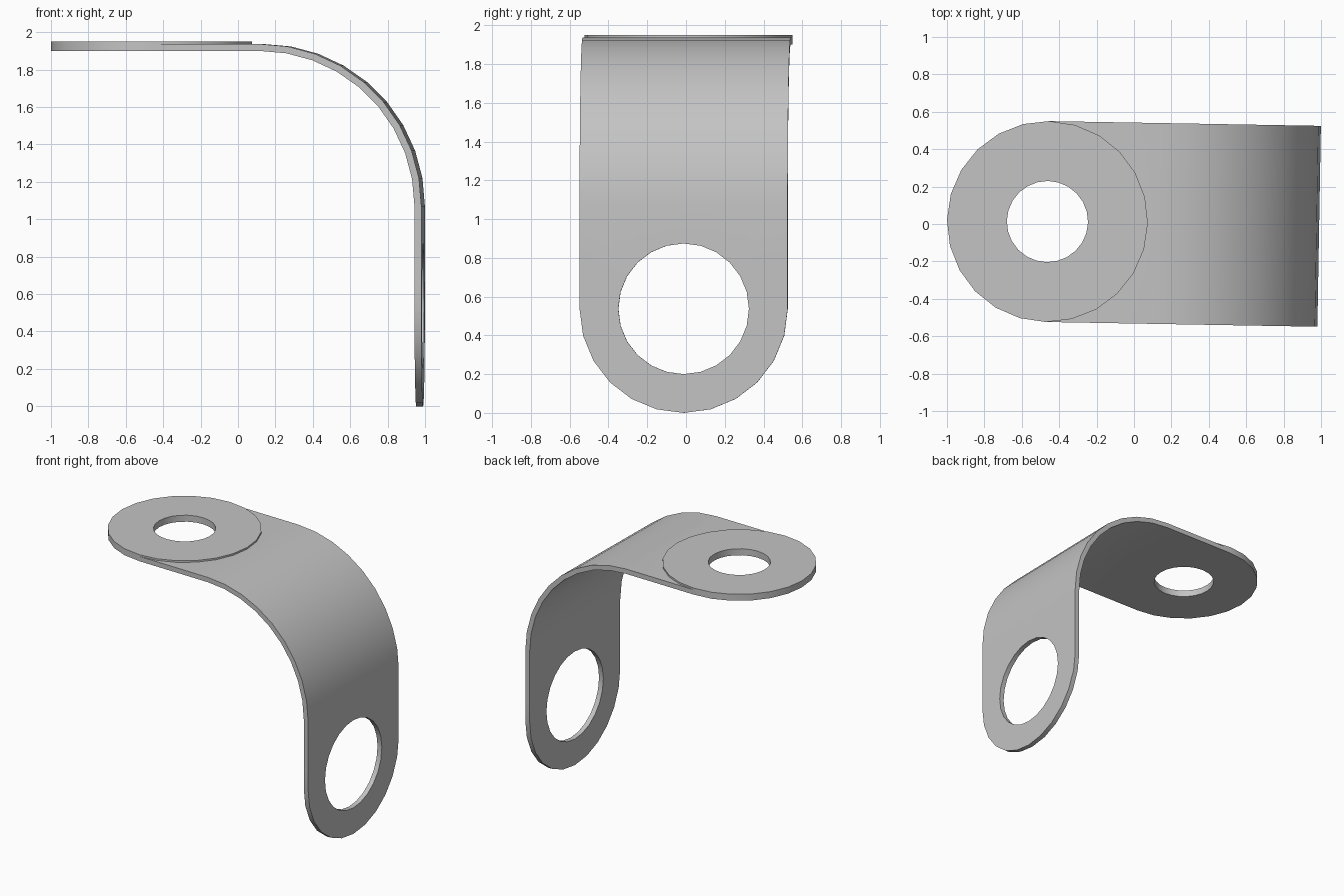
import bpy, bmesh
from math import sin, cos, pi, radians
from mathutils import Matrix, Vector

if "Cube" in bpy.data.objects:
    bpy.data.objects.remove(bpy.data.objects["Cube"], do_unlink=True)

SIDES = 24
HALF_W = 0.537            # half width of the strap
THICK = 0.037
BEND_R = 0.83             # inner bend radius
BEND_X, BEND_Z = 0.123, 1.07
BEND_LEN = BEND_R * pi / 2
WASHER_X = -0.463
PLACE = Matrix.Translation((0, 0.005, 0)) @ Matrix.Rotation(radians(-1), 4, "Z")

grey = bpy.data.materials.new("plain_grey")
grey.use_nodes = True
GREY = (0.55, 0.55, 0.55, 1)
grey.diffuse_color = GREY
grey.node_tree.nodes["Principled BSDF"].inputs["Base Color"].default_value = GREY


def circle(r, a):
    return r * cos(a), r * sin(a)


def outline(a, depth):
    """Round on the free side, square towards the bend."""
    c, s = cos(a), sin(a)
    if c < 1e-6:
        return HALF_W * c, HALF_W * s
    m = max(abs(c), abs(s))
    return depth * c / m, HALF_W * s / m


def band(bm, inner, outer, angles, place):
    """Flat quads between two matching curves."""
    for a, b in zip(angles, angles[1:]):
        pts = [place(*p) for p in (inner(a), outer(a), outer(b), inner(b))]
        bm.faces.new([bm.verts.new((*p, 0)) for p in pts])


def thicken(bm, height):
    bmesh.ops.remove_doubles(bm, verts=bm.verts, dist=0.0005)
    ext = bmesh.ops.extrude_face_region(bm, geom=bm.faces[:], use_keep_orig=True)
    for v in ext["geom"]:
        if isinstance(v, bmesh.types.BMVert):
            v.co.z += height


def fold(co):
    """Wrap a flat strap point around the bend."""
    s, t, w = co
    a = min(max(s / BEND_R, 0), pi / 2)
    r = BEND_R + w
    return Vector((BEND_X + r * sin(a) + min(s, 0), t,
                   BEND_Z + r * cos(a) - max(s - BEND_LEN, 0)))


def finish(bm, name):
    bmesh.ops.recalc_face_normals(bm, faces=bm.faces)
    bm.transform(PLACE)
    mesh = bpy.data.meshes.new(name)
    bm.to_mesh(mesh)
    bm.free()
    mesh.materials.append(grey)
    obj = bpy.data.objects.new(name, mesh)
    bpy.context.collection.objects.link(obj)
    bpy.ops.object.select_all(action="DESELECT")
    obj.select_set(True)
    bpy.context.view_layer.objects.active = obj
    bpy.ops.object.shade_smooth_by_angle(angle=radians(30))


full = [2 * pi * i / SIDES for i in range(SIDES + 1)]
half = [2 * pi * i / SIDES for i in range(-SIDES // 4, SIDES // 4 + 1)]

# Bent strap, laid out flat and then folded
bm = bmesh.new()
tab = HALF_W - BEND_Z                       # lower hole centre, below the bend
band(bm, lambda a: circle(0.337, a), lambda a: outline(a, -tab), full,
     lambda u, v: (BEND_LEN - tab - u, v))
reach = BEND_X - WASHER_X
band(bm, lambda a: circle(HALF_W - 0.008, a), lambda a: outline(a, reach), half,
     lambda u, v: (u - reach, v))
across = [2 * pi * i / SIDES for i in range(-SIDES // 8, SIDES // 8 + 1)]
STEPS = 9
for i in range(STEPS):
    s0, s1 = BEND_LEN * i / STEPS, BEND_LEN * (i + 1) / STEPS
    band(bm, lambda a: (s0, outline(a, 1)[1]), lambda a: (s1, outline(a, 1)[1]),
         across, lambda u, v: (u, v))
thicken(bm, THICK)
for v in bm.verts:
    v.co = fold(v.co)
finish(bm, "bent_strap")

# Thicker washer at the free end of the top
bm = bmesh.new()
band(bm, lambda a: circle(0.217, a), lambda a: circle(HALF_W, a), full,
     lambda u, v: (WASHER_X + u, v))
thicken(bm, 0.05)
bm.transform(Matrix.Translation((0, 0, BEND_Z + BEND_R)))
finish(bm, "top_washer")
